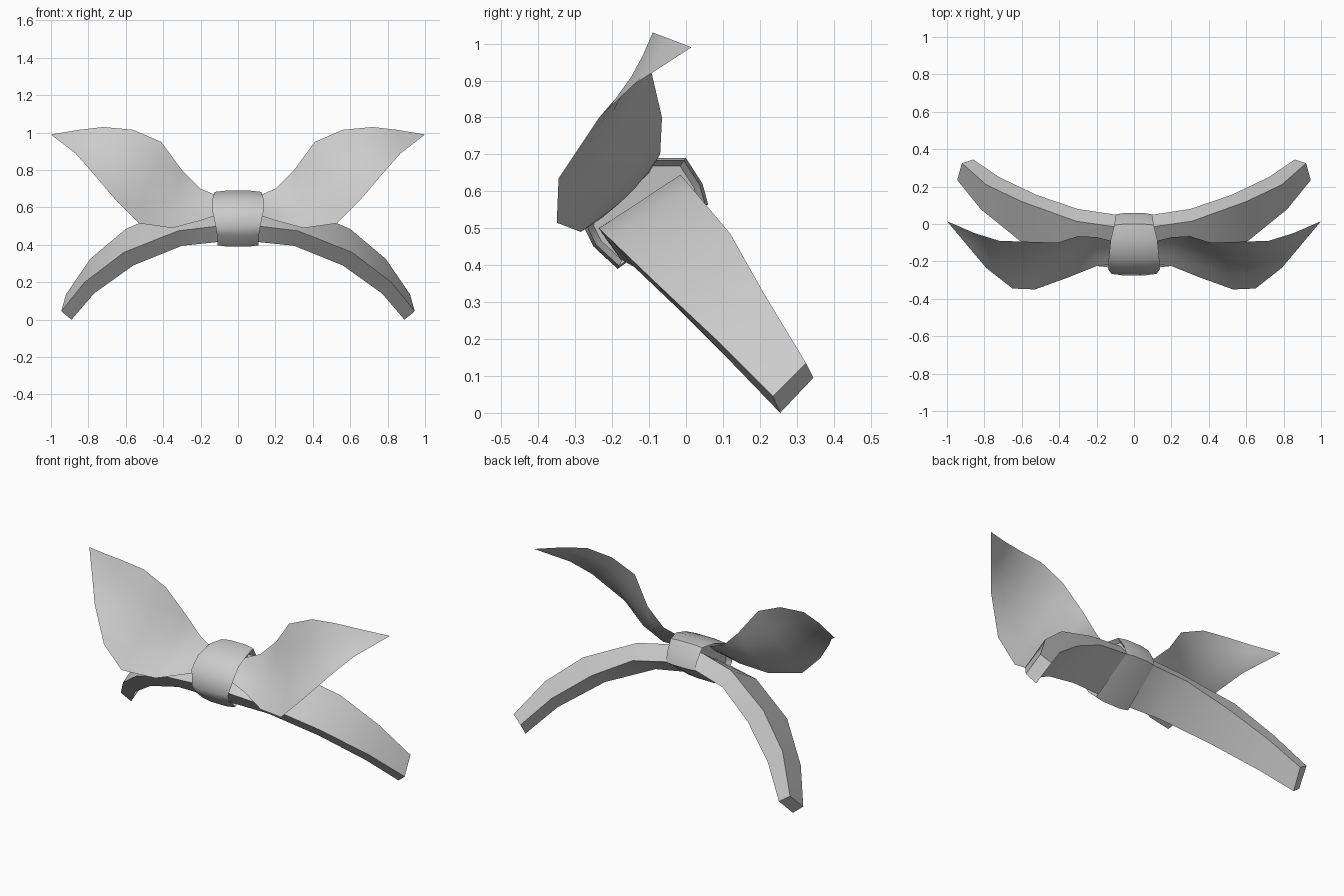
import bpy
import bmesh
import math
from mathutils import Vector

default_cube = bpy.data.objects.get("Cube")
if default_cube:
    bpy.data.objects.remove(default_cube, do_unlink=True)

# Single light grey colour
grey = bpy.data.materials.new("light_grey")
grey.use_nodes = True
grey.diffuse_color = (0.6, 0.6, 0.6, 1)
shader = grey.node_tree.nodes["Principled BSDF"]
shader.inputs["Base Color"].default_value = grey.diffuse_color
shader.inputs["Roughness"].default_value = 0.8


def loft(name, rows, closed, caps=(), mirror=False, sharp_angle=40):
    """Skin rows of points; closed rows become tubes, open rows become sheets."""
    bm = bmesh.new()
    grid = [[bm.verts.new(point) for point in row] for row in rows]
    count = len(rows[0])
    for near, far in zip(grid, grid[1:]):
        for i in range(count if closed else count - 1):
            j = (i + 1) % count
            bm.faces.new((near[i], near[j], far[j], far[i]))
    for index in caps:
        bm.faces.new(grid[index])
    bmesh.ops.remove_doubles(bm, verts=bm.verts, dist=0.0001)
    bmesh.ops.recalc_face_normals(bm, faces=bm.faces)
    mesh = bpy.data.meshes.new(name)
    bm.to_mesh(mesh)
    bm.free()
    mesh.materials.append(grey)
    obj = bpy.data.objects.new(name, mesh)
    bpy.context.collection.objects.link(obj)
    if mirror:
        modifier = obj.modifiers.new("mirror", "MIRROR")
        modifier.use_axis[0] = True
        modifier.merge_threshold = 0.001
    bpy.ops.object.select_all(action="DESELECT")
    obj.select_set(True)
    bpy.context.view_layer.objects.active = obj
    bpy.ops.object.shade_smooth_by_angle(angle=math.radians(sharp_angle))
    return obj


# Head band: four corner paths from the middle down to the tip
front_outer = [(0, -.24, .5), (.11, -.235, .5), (.32, -.21, .475),
               (.61, -.09, .36), (.82, .08, .2), (.945, .235, .045)]
front_inner = [(0, -.18, .415), (.11, -.175, .415), (.3, -.14, .395),
               (.56, -.03, .29), (.77, .12, .14), (.89, .255, 0)]
back_inner = [(0, .05, .565), (.1, .05, .565), (.3, .08, .53),
              (.52, .155, .41), (.72, .25, .255), (.86, .345, .095)]
back_outer = [(0, -.015, .645), (.1, -.015, .645), (.31, .015, .61),
              (.6, .12, .485), (.79, .21, .325), (.92, .325, .135)]
loft("head_band", list(zip(front_outer, front_inner, back_inner, back_outer)),
     closed=True, caps=(-1,), mirror=True)

# Bow wings: sheets between an upper and a lower edge, slightly cupped
upper_edge = [(.08, -.1, .65), (.2, -.07, .7), (.3, -.065, .8), (.41, -.1, .95),
              (.56, -.095, 1.015), (.72, -.09, 1.03), (.85, -.05, 1.015), (1, .015, .99)]
lower_edge = [(.08, -.21, .57), (.2, -.225, .53), (.35, -.285, .49), (.53, -.35, .515),
              (.65, -.345, .635), (.79, -.235, .8), (.87, -.14, .89), (1, .015, .99)]
cup_direction = Vector((.5, .8, -.4)).normalized()
steps = 4
wing_rows = []
for top, bottom in zip(upper_edge, lower_edge):
    top, bottom = Vector(top), Vector(bottom)
    depth = 0.06 * (top - bottom).length
    wing_rows.append([top.lerp(bottom, i / steps)
                      + cup_direction * depth * math.sin(math.pi * i / steps)
                      for i in range(steps + 1)])
loft("bow_wings", wing_rows, closed=False, mirror=True, sharp_angle=60)

# Centre knot: a rounded wrap, each profile point being y, z and half width
knot_profile = [(.06, .565, .095), (.045, .62, .1), (0, .69, .105), (-.085, .69, .125),
                (-.19, .655, .135), (-.25, .59, .138), (-.275, .5, .12),
                (-.25, .45, .112), (-.185, .39, .11)]
middle_y, middle_z = -.11, .55
# Width fraction and profile scale; the outermost rows fold inward as a lip
knot_sections = [(-.75, .85), (-1, .95), (-.5, 1), (.5, 1), (1, .95), (.75, .85)]
knot_rows = [[(side * half,
               middle_y + (y - middle_y) * scale,
               middle_z + (z - middle_z) * scale)
              for y, z, half in knot_profile]
             for side, scale in knot_sections]
loft("centre_knot", knot_rows, closed=True, caps=(0, -1), sharp_angle=50)
